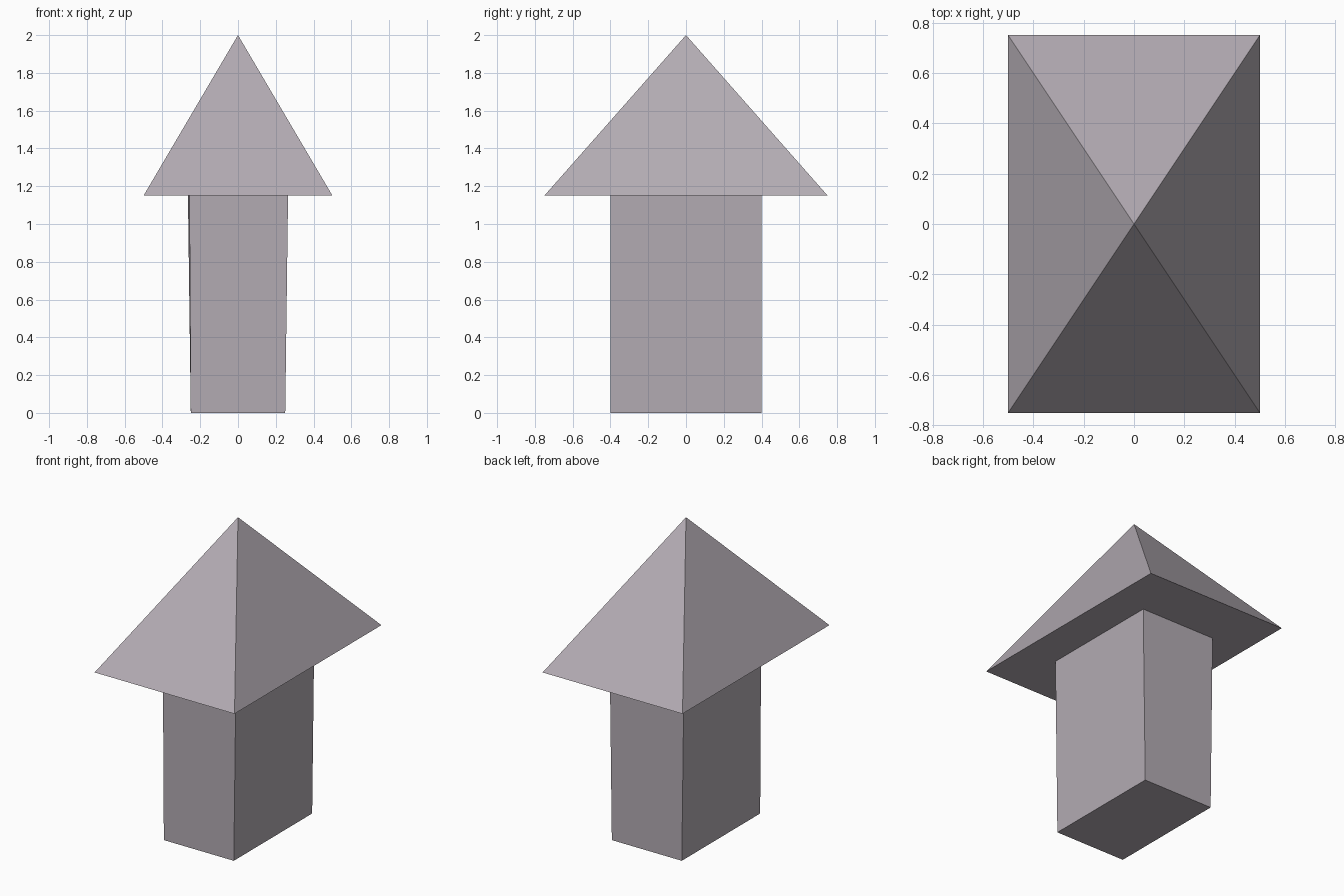
import bpy
import bmesh

cube = bpy.data.objects.get("Cube")
if cube:
    bpy.data.objects.remove(cube, do_unlink=True)

# Single stone colour
stone = bpy.data.materials.new("mauve grey")
stone.use_nodes = True
colour = (0.45, 0.41, 0.45, 1)
stone.diffuse_color = colour
stone.node_tree.nodes["Principled BSDF"].inputs["Base Color"].default_value = colour


def make_solid(name, base, top):
    """Flat-faced solid between a base polygon and a top polygon or apex."""
    bm = bmesh.new()
    for point in base + top:
        bm.verts.new(point)
    bmesh.ops.convex_hull(bm, input=bm.verts[:])
    bmesh.ops.dissolve_limit(bm, angle_limit=0.001, verts=bm.verts[:], edges=bm.edges[:])
    bmesh.ops.recalc_face_normals(bm, faces=bm.faces[:])
    mesh = bpy.data.meshes.new(name)
    bm.to_mesh(mesh)
    bm.free()
    mesh.materials.append(stone)
    obj = bpy.data.objects.new(name, mesh)
    bpy.context.collection.objects.link(obj)
    return obj


def rectangle(half_x, half_y, z):
    return [(sx * half_x, sy * half_y, z) for sx in (-1, 1) for sy in (-1, 1)]


EAVES = 1.15

# Slightly flared shaft, with one front corner less flared
shaft_top = rectangle(0.265, 0.4, EAVES)
shaft_top[0] = (-0.257, -0.4, EAVES)
make_solid("shaft", rectangle(0.25, 0.4, 0), shaft_top)

# Pyramid roof
make_solid("roof", rectangle(0.5, 0.75, EAVES), [(0, 0, 2)])
